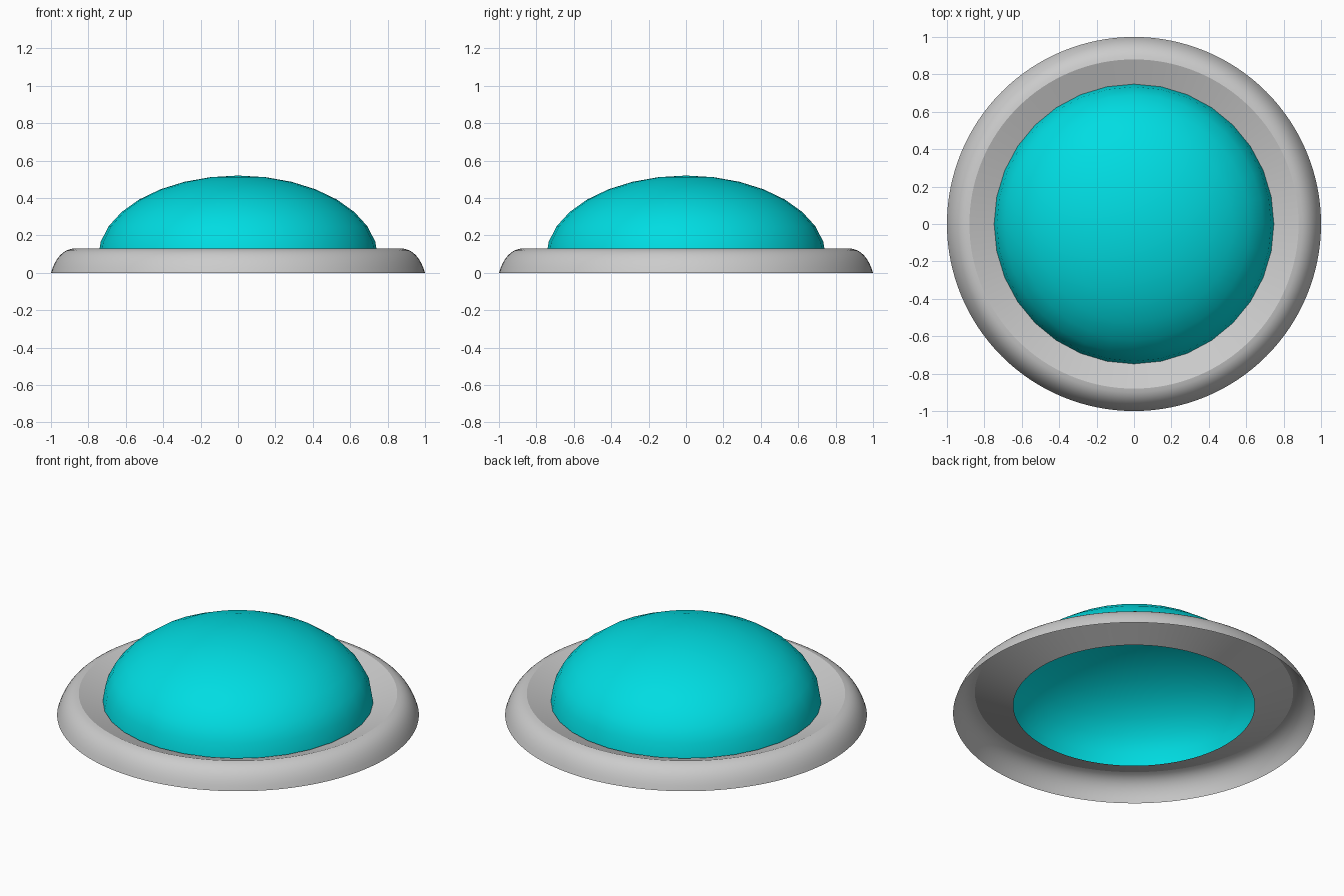
import bpy
from math import cos, sin, pi, radians

if "Cube" in bpy.data.objects:
    bpy.data.objects.remove(bpy.data.objects["Cube"])


def lathe(name, profile, segments, sharp_angle):
    """Revolve (radius, z) points round z as an open sheet; radius 0 makes a pole."""
    verts, rings = [], []
    for r, z in profile:
        count = segments if r > 1e-6 else 1
        rings.append([len(verts) + i for i in range(count)])
        verts += [(r * cos(2 * pi * i / segments), r * sin(2 * pi * i / segments), z)
                  for i in range(count)]
    faces = []
    for a, b in zip(rings, rings[1:]):
        for i in range(segments):
            j = (i + 1) % segments
            if len(b) == 1:
                faces.append((a[i], a[j], b[0]))
            else:
                faces.append((a[i], a[j], b[j], b[i]))
    mesh = bpy.data.meshes.new(name)
    mesh.from_pydata(verts, [], faces)
    obj = bpy.data.objects.new(name, mesh)
    bpy.context.collection.objects.link(obj)
    bpy.ops.object.select_all(action='DESELECT')
    obj.select_set(True)
    bpy.context.view_layer.objects.active = obj
    bpy.ops.object.shade_smooth_by_angle(angle=radians(sharp_angle))
    return obj


# Rim: rounded outer lip, then a sloping face down to the open centre
start, control, crest = (1.0, 0.0), (0.965, 0.12), (0.88, 0.13)
lip = []
for k in range(9):
    t = k / 8
    lip.append(tuple((1 - t) ** 2 * s + 2 * t * (1 - t) * c + t * t * e
                     for s, c, e in zip(start, control, crest)))
lathe("rim", lip + [(0.667, 0.048)], 128, 20)

# Dome: open half ellipsoid resting on the sloping face
dome_profile = [(0.748 * cos(k * pi / 16), 0.082 + 0.438 * sin(k * pi / 16))
                for k in range(9)]
dome = lathe("dome", dome_profile, 32, 40)

teal = bpy.data.materials.new("teal")
teal.diffuse_color = (0.0, 0.72, 0.76, 1)
teal.use_nodes = True
teal.node_tree.nodes["Principled BSDF"].inputs["Base Color"].default_value = teal.diffuse_color
dome.data.materials.append(teal)
